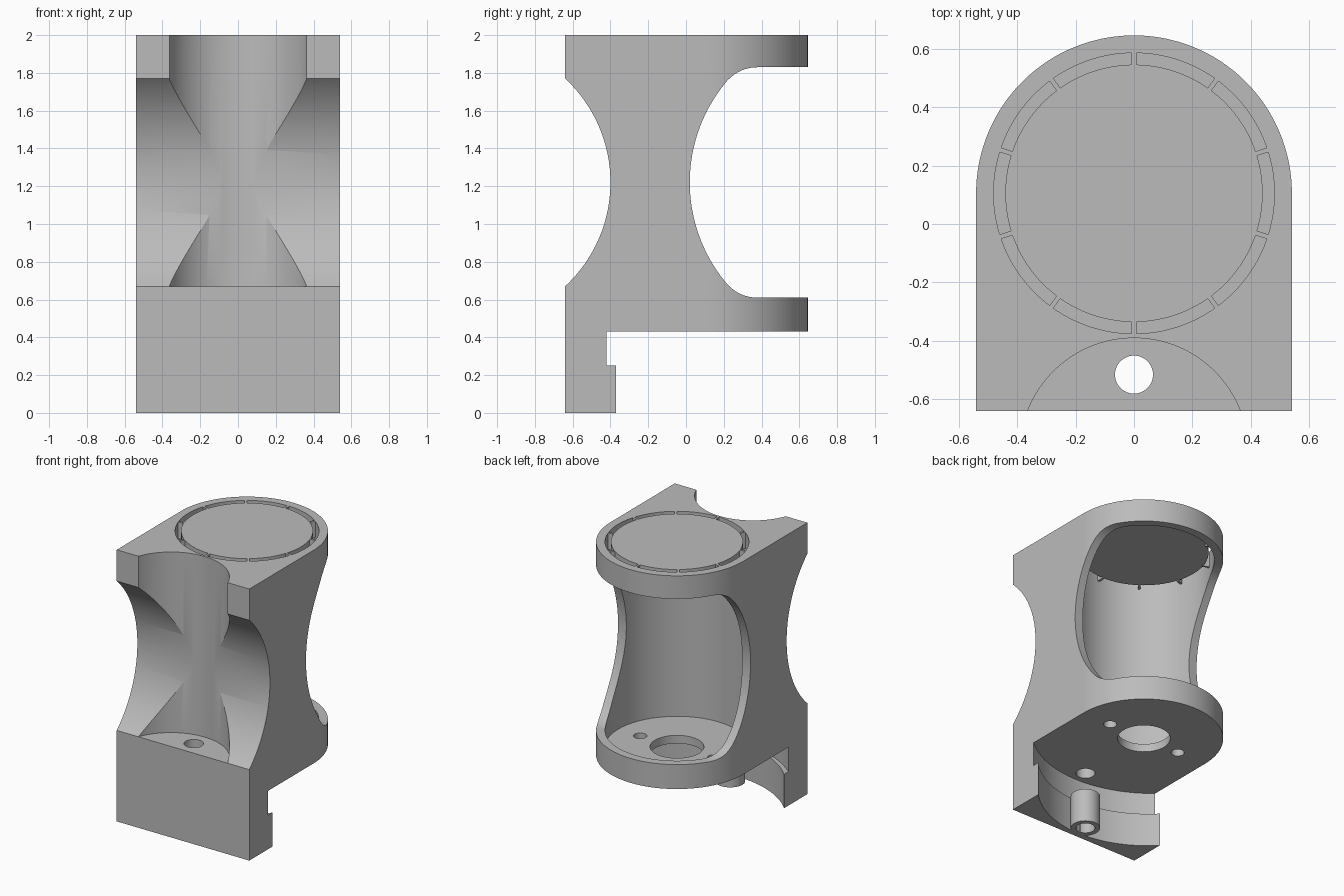
import bpy, bmesh, math
from mathutils import Matrix, Vector

cube = bpy.data.objects.get("Cube")
if cube:
    bpy.data.objects.remove(cube, do_unlink=True)

grey = bpy.data.materials.new("plain_grey")
grey.use_nodes = True
colour = (0.5, 0.5, 0.5, 1)
grey.diffuse_color = colour
grey.node_tree.nodes["Principled BSDF"].inputs["Base Color"].default_value = colour

CY = 0.105          # y of the main barrel axis
MID = 1.22          # height of the waist


def prism(name, points, lo, hi, axis="z"):
    """Extrude an outline: (x, y) along z, or (y, z) along x."""
    bm = bmesh.new()
    place = (lambda a, b: (a, b, lo)) if axis == "z" else (lambda a, b: (lo, a, b))
    face = bm.faces.new([bm.verts.new(place(a, b)) for a, b in points])
    step = Vector((0, 0, hi - lo)) if axis == "z" else Vector((hi - lo, 0, 0))
    new = bmesh.ops.extrude_face_region(bm, geom=[face])["geom"]
    bmesh.ops.translate(bm, vec=step, verts=[g for g in new if isinstance(g, bmesh.types.BMVert)])
    bmesh.ops.recalc_face_normals(bm, faces=bm.faces)
    mesh = bpy.data.meshes.new(name)
    bm.to_mesh(mesh)
    bm.free()
    mesh.materials.append(grey)
    obj = bpy.data.objects.new(name, mesh)
    bpy.context.collection.objects.link(obj)
    return obj


def arc(cx, cy, r, start, end, n):
    angles = [math.radians(start + (end - start) * i / n) for i in range(n + 1)]
    return [(cx + r * math.cos(a), cy + r * math.sin(a)) for a in angles]


def cylinder(name, x, y, r, lo, hi, n=128):
    return prism(name, arc(x, y, r, 0, 360, n)[:-1], lo, hi)


def combine(target, tool, operation="DIFFERENCE"):
    mod = target.modifiers.new("combine", "BOOLEAN")
    mod.operation, mod.solver, mod.object = operation, "EXACT", tool
    bpy.context.view_layer.objects.active = target
    bpy.ops.object.modifier_apply(modifier=mod.name)
    bpy.data.objects.remove(tool, do_unlink=True)


# Round-backed housing block
body = prism("housing", [(-0.54, -0.64), (0.54, -0.64)] + arc(0, CY, 0.54, 0, 180, 96), 0, 2)

# Clamp jaw under the housing: curved lip with a deeper groove above it
combine(body, cylinder("lip_cut", 0, 0.149, 0.749, -0.1, 0.26, 160))
combine(body, cylinder("groove_cut", 0, 0.209, 0.829, 0.25, 0.43, 160))
combine(body, cylinder("screw_boss", 0, -0.515, 0.1, 0, 0.25, 48), "UNION")

# Barrel cavity, open at the top
combine(body, cylinder("cavity_cut", 0, CY, 0.48, 0.49, 2.1))

# Front waist scoop and upright finger scoop
combine(body, prism("waist_cut", arc(-1.15, MID, 0.75, 0, 360, 160)[:-1], -1, 1, "x"))
combine(body, cylinder("scoop_cut", 0, -0.78, 0.39, 0.67, 2.1))

# Back window: bowed edge blended into the two flat rings
bow = arc(0.85, MID, 0.83, 180, 139.5, 24)
start, ctrl, end = Vector(bow[-1]), Vector((0.285, 1.83)), Vector((0.38, 1.83))
blend = [tuple(start * (1 - t) ** 2 + ctrl * 2 * t * (1 - t) + end * t * t)
         for t in (i / 8 for i in range(1, 9))]
upper = bow + blend + [(1, 1.83)]
lower = [(y, 2 * MID - z) for y, z in reversed(upper[1:])]
combine(body, prism("window_cut", lower + upper, -1, 1, "x"))

# Holes: screw, centre bore and two small fixing holes
for x, y, r in ((0, -0.515, 0.065), (0, CY, 0.18), (0.3, CY, 0.045), (-0.3, CY, 0.045)):
    combine(body, cylinder("hole_cut", x, y, r, -0.1, 0.8, 48))

# Top disc, held by ten small tabs
disc = cylinder("top_disc", 0, CY, 0.44, 1.89, 2)
tabs = []
for i in range(10):
    tab = prism("disc_tab", [(0.43, -0.008), (0.485, -0.008), (0.485, 0.008), (0.43, 0.008)], 1.88, 2)
    tab.data.transform(Matrix.Translation((0, CY, 0)) @ Matrix.Rotation(math.radians(18 + 36 * i), 4, "Z"))
    tabs.append(tab)

# Smooth the round surfaces, keep the edges sharp
bpy.ops.object.select_all(action="DESELECT")
for obj in [body, disc] + tabs:
    obj.select_set(True)
bpy.context.view_layer.objects.active = body
bpy.ops.object.shade_smooth_by_angle(angle=math.radians(25))
